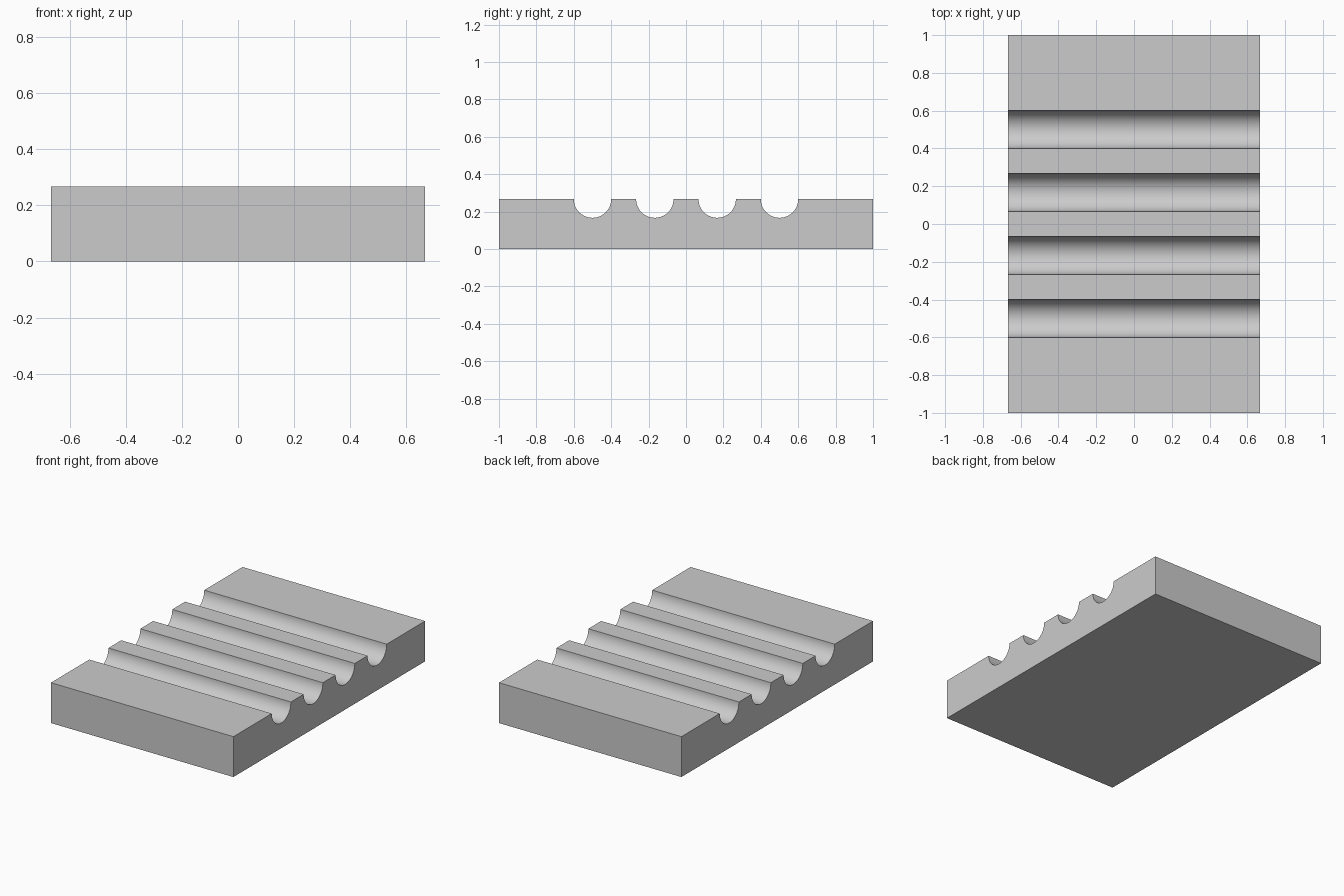
import bpy
import bmesh
from math import cos, sin, pi, radians

cube = bpy.data.objects.get("Cube")
if cube:
    bpy.data.objects.remove(cube, do_unlink=True)

WIDTH, LENGTH, HEIGHT = 4 / 3, 2.0, 4 / 15
GROOVE_RADIUS, GROOVE_SPACING, GROOVE_COUNT = 0.1, 1 / 3, 4
SEGMENTS = 32

# Plain grey material
grey = bpy.data.materials.new("light_grey")
grey.use_nodes = True
colour = (0.6, 0.6, 0.6, 1)
grey.diffuse_color = colour
grey.node_tree.nodes["Principled BSDF"].inputs["Base Color"].default_value = colour

# Side profile: flat base with half-round grooves along the top
profile = [(LENGTH / 2, HEIGHT), (LENGTH / 2, 0), (-LENGTH / 2, 0), (-LENGTH / 2, HEIGHT)]
for i in range(GROOVE_COUNT):
    centre = (i - (GROOVE_COUNT - 1) / 2) * GROOVE_SPACING
    for s in range(SEGMENTS + 1):
        a = pi + pi * s / SEGMENTS
        profile.append((centre + GROOVE_RADIUS * cos(a), HEIGHT + GROOVE_RADIUS * sin(a)))

# Extrude the profile across the width
bm = bmesh.new()
end = bm.faces.new([bm.verts.new((-WIDTH / 2, y, z)) for y, z in profile])
extruded = bmesh.ops.extrude_face_region(bm, geom=[end])["geom"]
bmesh.ops.translate(bm, vec=(WIDTH, 0, 0),
                    verts=[v for v in extruded if isinstance(v, bmesh.types.BMVert)])
bmesh.ops.recalc_face_normals(bm, faces=bm.faces)

mesh = bpy.data.meshes.new("grooved_block")
bm.to_mesh(mesh)
bm.free()
mesh.materials.append(grey)
block = bpy.data.objects.new("grooved_block", mesh)
bpy.context.collection.objects.link(block)

# Smooth grooves, sharp block edges
bpy.ops.object.select_all(action="DESELECT")
block.select_set(True)
bpy.context.view_layer.objects.active = block
bpy.ops.object.shade_smooth_by_angle(angle=radians(30))
